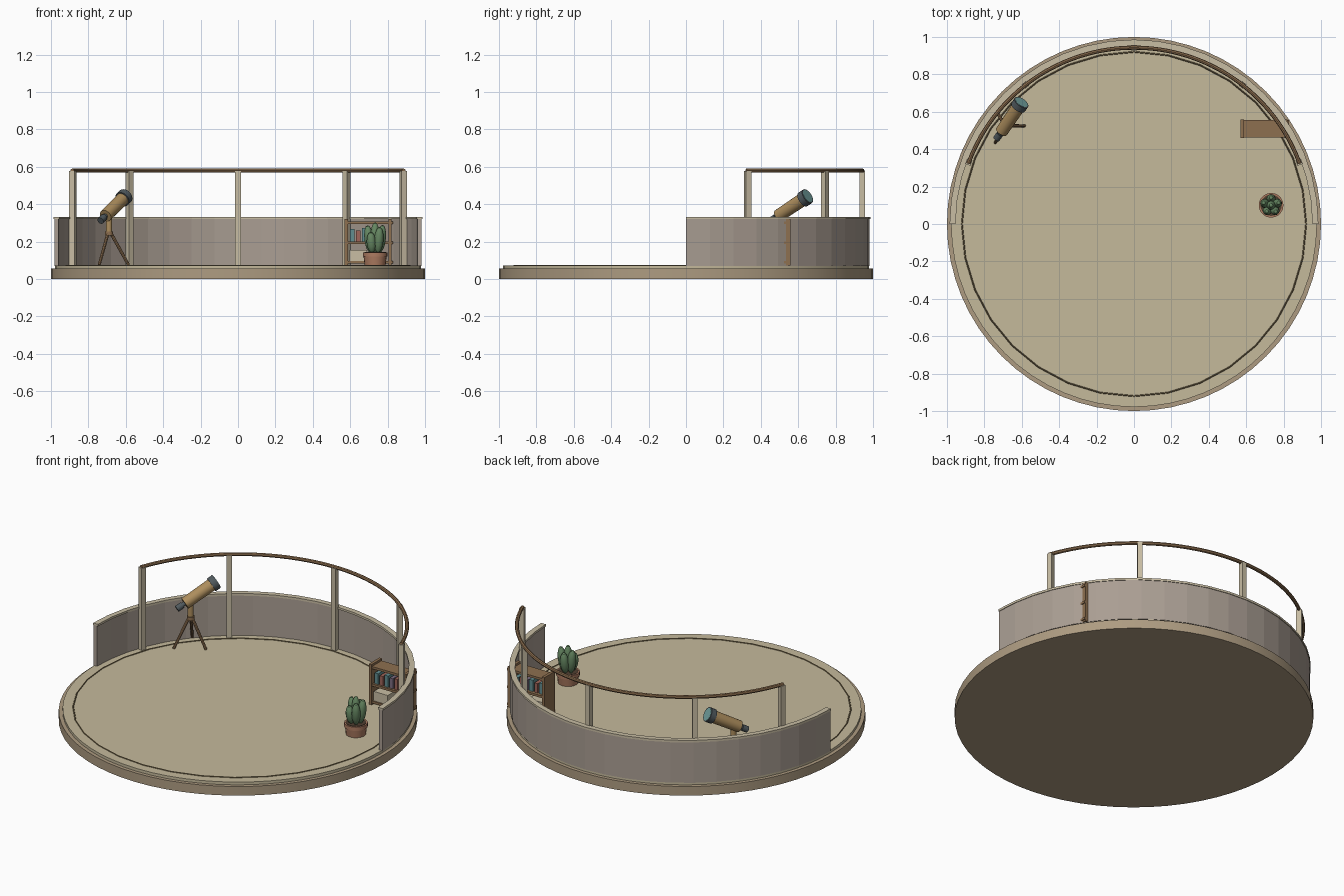
import bpy, bmesh
from math import sin, cos, pi, radians
from mathutils import Vector

if "Cube" in bpy.data.objects:
    bpy.data.objects.remove(bpy.data.objects["Cube"])


def mat(name, r, g, b):
    m = bpy.data.materials.new(name)
    m.diffuse_color = (r, g, b, 1)
    m.use_nodes = True
    m.node_tree.nodes["Principled BSDF"].inputs["Base Color"].default_value = m.diffuse_color
    return m


STONE = mat("base_tan", .42, .33, .22)
FLOOR = mat("floor_cream", .56, .49, .33)
WALL = mat("wall_grey", .40, .34, .29)
TRIM = mat("trim_cream", .58, .51, .37)
LINE = mat("inlay_dark", .16, .12, .06)
WOOD = mat("wood_brown", .27, .16, .08)
BRASS = mat("brass", .42, .27, .11)
DARK = mat("dark_metal", .08, .10, .11)
GLASS = mat("lens_teal", .16, .34, .33)
CLAY = mat("terracotta", .42, .20, .12)
SOIL = mat("soil", .08, .05, .03)
LEAF = mat("leaf_green", .13, .24, .12)
RED = mat("book_red", .35, .13, .10)
BLUE = mat("book_teal", .12, .27, .28)
PLUM = mat("book_plum", .20, .15, .22)


def make(name, bm, material, smooth=False):
    bmesh.ops.recalc_face_normals(bm, faces=bm.faces)
    me = bpy.data.meshes.new(name)
    bm.to_mesh(me)
    bm.free()
    ob = bpy.data.objects.new(name, me)
    bpy.context.collection.objects.link(ob)
    me.materials.append(material)
    if smooth:
        bpy.context.view_layer.objects.active = ob
        ob.select_set(True)
        bpy.ops.object.shade_smooth_by_angle()
        ob.select_set(False)
    return ob


def box(name, lo, hi, material, rot=0):
    lo, hi = Vector(lo), Vector(hi)
    bm = bmesh.new()
    bmesh.ops.create_cube(bm, size=1)
    bmesh.ops.scale(bm, vec=hi - lo, verts=bm.verts)
    ob = make(name, bm, material)
    ob.location = (lo + hi) / 2
    ob.rotation_euler.z = rot
    return ob


def rod(name, a, b, r1, r2, material, n=16):
    a, b = Vector(a), Vector(b)
    bm = bmesh.new()
    bmesh.ops.create_cone(bm, cap_ends=True, segments=n, radius1=r1, radius2=r2,
                          depth=(b - a).length)
    ob = make(name, bm, material, True)
    ob.location = (a + b) / 2
    ob.rotation_mode = 'QUATERNION'
    ob.rotation_quaternion = (b - a).to_track_quat('Z', 'Y')
    return ob


def sweep(name, profile, a0, a1, steps, material, closed=False, smooth=False):
    """Turn a closed (radius, z) profile about the z axis."""
    bm = bmesh.new()
    rings = []
    for i in range(steps + (0 if closed else 1)):
        a = radians(a0 + (a1 - a0) * i / steps)
        rings.append([bm.verts.new((r * cos(a), r * sin(a), z)) for r, z in profile])
    n = len(profile)
    for i in range(steps):
        p, q = rings[i], rings[(i + 1) % len(rings)]
        for j in range(n):
            k = (j + 1) % n
            bm.faces.new((p[j], q[j], q[k], p[k]))
    if not closed:
        bm.faces.new(rings[0])
        bm.faces.new(rings[-1])
    return make(name, bm, material, smooth)


def circle_profile(r, z, t, n=8):
    return [(r + t * cos(2 * pi * i / n), z + t * sin(2 * pi * i / n)) for i in range(n)]


# Round platform, floor and thin inlay line
rod("platform_base", (0, 0, 0), (0, 0, .056), 1, 1, STONE, 64)
rod("floor_disc", (0, 0, .05), (0, 0, .073), .978, .978, FLOOR, 64)
sweep("floor_inlay", circle_profile(.92, .073, .004, 6), 0, 360, 32, LINE, True)

# Half-round parapet wall with a cap
sweep("parapet_wall", [(.96, .07), (.982, .07), (.982, .322), (.96, .322)], 0, 180, 24, WALL)
sweep("parapet_cap", [(.954, .32), (.986, .32), (.986, .333), (.954, .333)], 0, 180, 24, TRIM)

# Railing posts and curved handrail
for i, deg in enumerate((20.5, 52, 90, 128, 159.5)):
    x, y = .943 * cos(radians(deg)), .943 * sin(radians(deg))
    box(f"rail_post_{i + 1}", (x - .015, y - .015, .07), (x + .015, y + .015, .578), TRIM,
        radians(deg - 90))
sweep("handrail", circle_profile(.943, .58, .011), 20, 160, 48, WOOD, smooth=True)

# Telescope tube, from eyepiece to lens
A, B = Vector((-.735, .455, .312)), Vector((-.602, .65, .443))
at = lambda t: A.lerp(B, t)
rod("telescope_eyepiece", at(0), at(.14), .019, .019, DARK)
rod("telescope_focuser", at(.13), at(.24), .013, .013, DARK)
rod("telescope_tube", at(.2), at(.9), .034, .036, BRASS, 20)
rod("telescope_lens_hood", at(.87), at(1), .043, .043, DARK, 20)
rod("telescope_lens", at(.99), at(1.006), .037, .037, GLASS, 20)

# Telescope mount and tripod
C = Vector((-.69, .525, 0))
rod("tripod_column", C + Vector((0, 0, .235)), C + Vector((0, 0, .335)), .017, .017, BRASS)
rod("tripod_hub", C + Vector((0, 0, .232)), C + Vector((0, 0, .255)), .022, .022, WOOD)
for i in range(3):
    a = 2 * pi * i / 3
    foot = C + Vector((.105 * cos(a), .105 * sin(a), .075))
    top = C + Vector((.008 * cos(a), .008 * sin(a), .25))
    rod(f"tripod_leg_{i + 1}", foot, top, .008, .009, WOOD, 8)

# Bookshelf
box("shelf_side_left", (.57, .46, .073), (.588, .56, .322), WOOD)
box("shelf_side_right", (.804, .46, .073), (.822, .56, .322), WOOD)
for i, z in enumerate((.083, .188, .295)):
    box(f"shelf_board_{i + 1}", (.575, .463, z), (.828, .557, z + .014), WOOD)

# Books and a storage box
books = [(.024, .066, BLUE), (.022, .058, RED), (.026, .07, BLUE),
         (.022, .062, PLUM), (.022, .066, RED), (.024, .06, BLUE)]
x = .598
for i, (w, h, m) in enumerate(books):
    box(f"book_{i + 1}", (x, .475, .202), (x + w, .54, .202 + h), m)
    x += w + .01
box("storage_box", (.595, .47, .097), (.69, .545, .155), TRIM)

# Potted cactus
P = Vector((.733, .1, 0))
up = lambda z: P + Vector((0, 0, z))
rod("plant_pot", up(.073), up(.125), .056, .062, CLAY, 20)
rod("plant_pot_rim", up(.12), up(.143), .066, .066, CLAY, 20)
rod("plant_soil", up(.14), up(.145), .057, .057, SOIL, 20)
for i in range(6):
    a = radians(90 + 72 * i)
    d = 0 if i == 5 else .034
    h = .082 if i == 5 else (.066, .074, .056, .07, .075)[i]
    bm = bmesh.new()
    bmesh.ops.create_uvsphere(bm, u_segments=12, v_segments=8, radius=1)
    bmesh.ops.scale(bm, vec=(.025, .025, h), verts=bm.verts)
    leaf = make(f"cactus_stem_{i + 1}", bm, LEAF, True)
    leaf.location = P + Vector((d * cos(a), d * sin(a), .14 + h))
    leaf.rotation_euler = (-.12 * sin(a), .12 * cos(a), 0) if d else (0, 0, 0)
